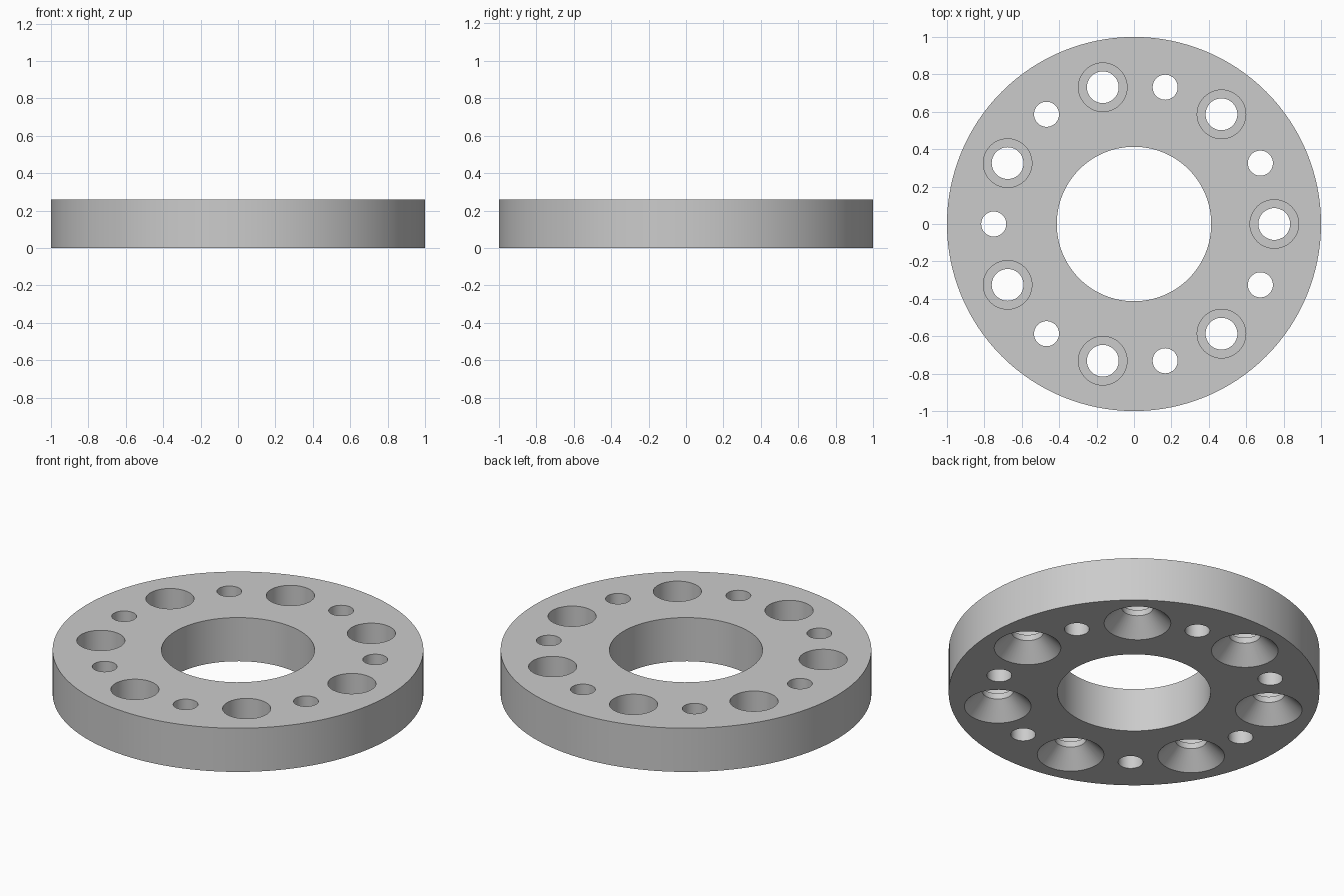
import bpy, bmesh, math
from mathutils import Matrix

if "Cube" in bpy.data.objects:
    bpy.data.objects.remove(bpy.data.objects["Cube"], do_unlink=True)

HEIGHT = 0.26
OUTER, BORE = 1.0, 0.413
BOLT_CIRCLE, COUNT = 0.75, 7

grey = bpy.data.materials.new("machined grey")
grey.use_nodes = True
grey.diffuse_color = (0.6, 0.6, 0.6, 1)
grey.node_tree.nodes["Principled BSDF"].inputs["Base Color"].default_value = (0.6, 0.6, 0.6, 1)


def add_turned(bm, profile, segments, x=0, y=0):
    """Closed turned solid from (radius, z) pairs, bottom to top."""
    rings = []
    for r, z in profile:
        ring = []
        for i in range(segments):
            a = math.tau * i / segments
            ring.append(bm.verts.new((x + r * math.cos(a), y + r * math.sin(a), z)))
        rings.append(ring)
    for low, high in zip(rings, rings[1:]):
        for i in range(segments):
            j = (i + 1) % segments
            bm.faces.new((low[i], low[j], high[j], high[i]))
    bm.faces.new(rings[0][::-1])
    bm.faces.new(rings[-1])


def make_object(name, bm):
    mesh = bpy.data.meshes.new(name)
    bm.to_mesh(mesh)
    bm.free()
    mesh.materials.append(grey)
    obj = bpy.data.objects.new(name, mesh)
    bpy.context.collection.objects.link(obj)
    return obj


# Flange disc
bm = bmesh.new()
add_turned(bm, [(OUTER, 0), (OUTER, HEIGHT)], 128)
flange = make_object("flange_ring", bm)

# Centre bore, stepped bolt holes and plain holes between them
below, above = -0.05, HEIGHT + 0.05
bolt_hole = [(0.18, below), (0.18, 0), (0.085, 0.095), (0.085, 0.13), (0.13, 0.13), (0.13, above)]
bm = bmesh.new()
add_turned(bm, [(BORE, below), (BORE, above)], 96)
for k in range(COUNT):
    for offset, profile in ((0, bolt_hole), (0.5, [(0.067, below), (0.067, above)])):
        angle = math.tau * (k + offset) / COUNT
        add_turned(bm, profile, 48, BOLT_CIRCLE * math.cos(angle), BOLT_CIRCLE * math.sin(angle))
cutter = make_object("hole_cutter", bm)
cutter.hide_render = True

# Cut the holes and bake the result
cut = flange.modifiers.new("holes", "BOOLEAN")
cut.operation = "DIFFERENCE"
cut.solver = "EXACT"
cut.object = cutter
bpy.ops.object.select_all(action="DESELECT")
flange.select_set(True)
bpy.context.view_layer.objects.active = flange
bpy.ops.object.modifier_apply(modifier=cut.name)
bpy.data.objects.remove(cutter, do_unlink=True)
bpy.ops.object.shade_smooth_by_angle(angle=math.radians(30))
